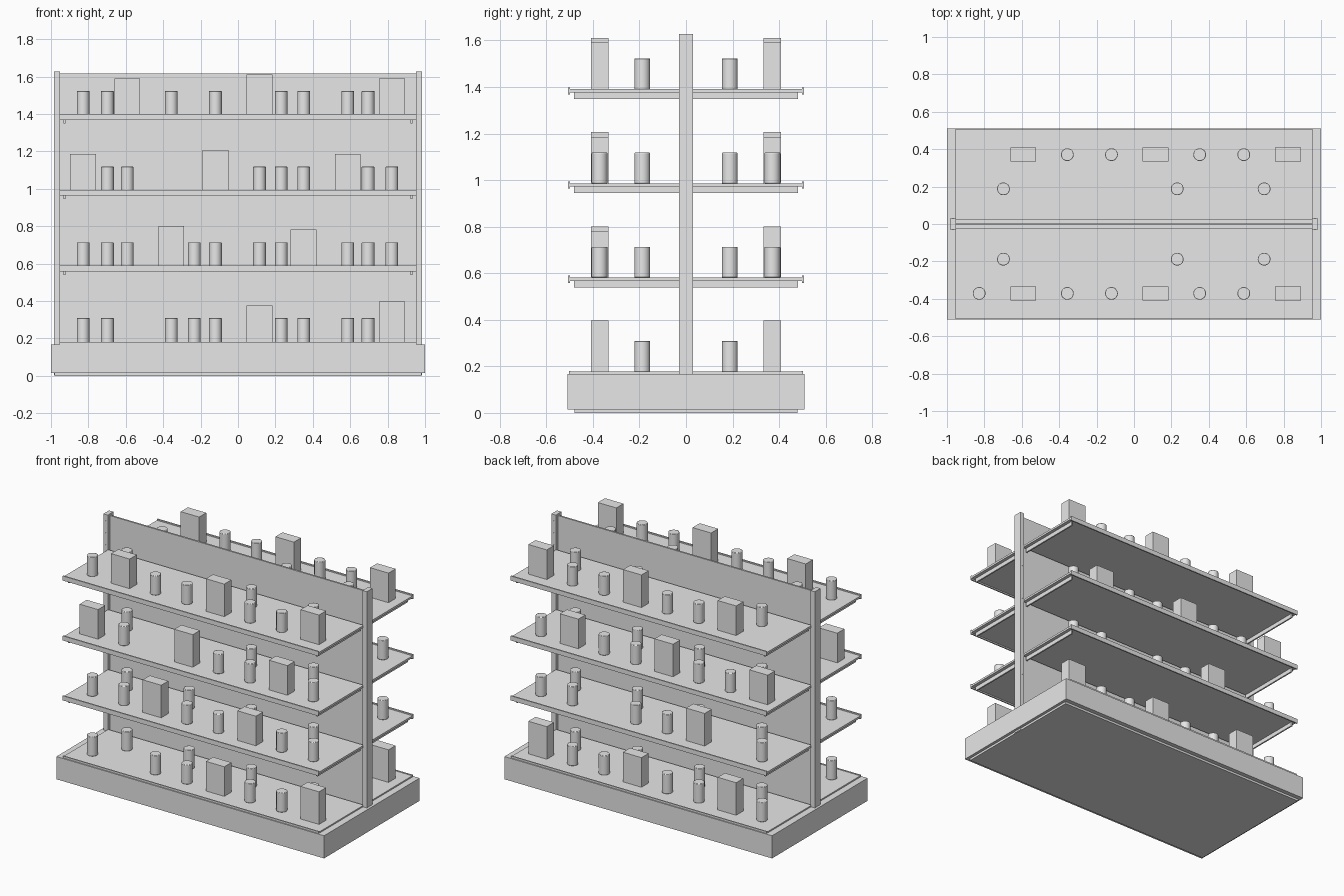
import bpy

if "Cube" in bpy.data.objects:
    bpy.data.objects.remove(bpy.data.objects["Cube"])

mat = bpy.data.materials.new("light grey")
mat.diffuse_color = (0.8, 0.8, 0.8, 1)
mat.use_nodes = True
mat.node_tree.nodes["Principled BSDF"].inputs["Base Color"].default_value = mat.diffuse_color


def finish(obj, name):
    obj.name = name
    obj.data.materials.append(mat)
    return obj


def box(name, x0, x1, y0, y1, z0, z1):
    bpy.ops.mesh.primitive_cube_add(
        size=1, location=((x0 + x1) / 2, (y0 + y1) / 2, (z0 + z1) / 2))
    obj = bpy.context.object
    obj.scale = (x1 - x0, abs(y1 - y0), z1 - z0)
    bpy.ops.object.transform_apply(location=False, rotation=False, scale=True)
    return finish(obj, name)


def can(x, y, z):
    bpy.ops.mesh.primitive_cylinder_add(
        vertices=24, radius=0.034, depth=0.132, location=(x, y, z + 0.066))
    obj = finish(bpy.context.object, "can")
    bevel = obj.modifiers.new("rim", 'BEVEL')
    bevel.width = 0.003
    bevel.segments = 2
    bevel.limit_method = 'ANGLE'
    bpy.ops.object.shade_smooth_by_angle()


# Base plinth, recessed foot plate and central panel
box("base", -1, 1, -0.51, 0.51, 0.015, 0.168)
box("foot_plate", -0.98, 0.98, -0.48, 0.48, 0, 0.016)
box("back_panel", -0.955, 0.955, -0.006, 0.006, 0.16, 1.615)

# End posts with bracket slots on both faces
for sx in (-1, 1):
    box("post", sx * 0.968 - 0.016, sx * 0.968 + 0.016, -0.03, 0.03, 0.003, 1.628)
    for sy in (-1, 1):
        for i in range(17):
            z = 0.26 + i * 0.081
            box("post_slot", sx * 0.968 - 0.003, sx * 0.968 + 0.003,
                sy * 0.0295, sy * 0.031, z, z + 0.03)

# Shelf boards, front lips and end brackets on both sides
LEVELS = [0.177 + 0.4045 * i for i in range(4)]
for level, z in enumerate(LEVELS):
    for s in (-1, 1):
        if level == 0:
            box("base_deck", -0.955, 0.955, s * 0.022, s * 0.495, z - 0.014, z)
            box("deck_lip", -0.955, 0.955, s * 0.495, s * 0.503, z - 0.014, z + 0.004)
            continue
        box("shelf", -0.955, 0.955, s * 0.022, s * 0.499, z - 0.014, z)
        box("shelf_lip", -0.955, 0.955, s * 0.498, s * 0.507, z - 0.023, z + 0.008)
        for sx in (-1, 1):
            box("shelf_bracket", sx * 0.927 - 0.005, sx * 0.927 + 0.005,
                s * 0.025, s * 0.482, z - 0.042, z - 0.012)

# Goods layout per level: c = can, B = carton, T = tall carton, . = gap
HEIGHT = {"B": 0.2, "T": 0.22}
OUTER = {-1: ["c.ccBccT", "ccTccBcc", "Bc.TccBc", "cBccTccB"],
         1: ["cTccBccT", "c.Tcc.cc", "BccTccBc", ".BccTccB"]}
INNER = {-1: ["cccc", "cccc", "c.cc", "c.cc"],
         1: ["cccc", "cccc", "cccc", "c.cc"]}
for s in (-1, 1):
    for level, z in enumerate(LEVELS):
        for i, kind in enumerate(OUTER[s][level]):
            x = -0.828 + 0.2358 * i
            y = s * 0.371
            if kind == "c":
                can(x, y, z)
            elif kind in HEIGHT:
                box("carton", x - 0.069, x + 0.069, y - 0.038, y + 0.038,
                    z, z + HEIGHT[kind])
        for i, kind in enumerate(INNER[s][level]):
            if kind == "c":
                can(-0.698 + 0.4645 * i, s * 0.188, z)
